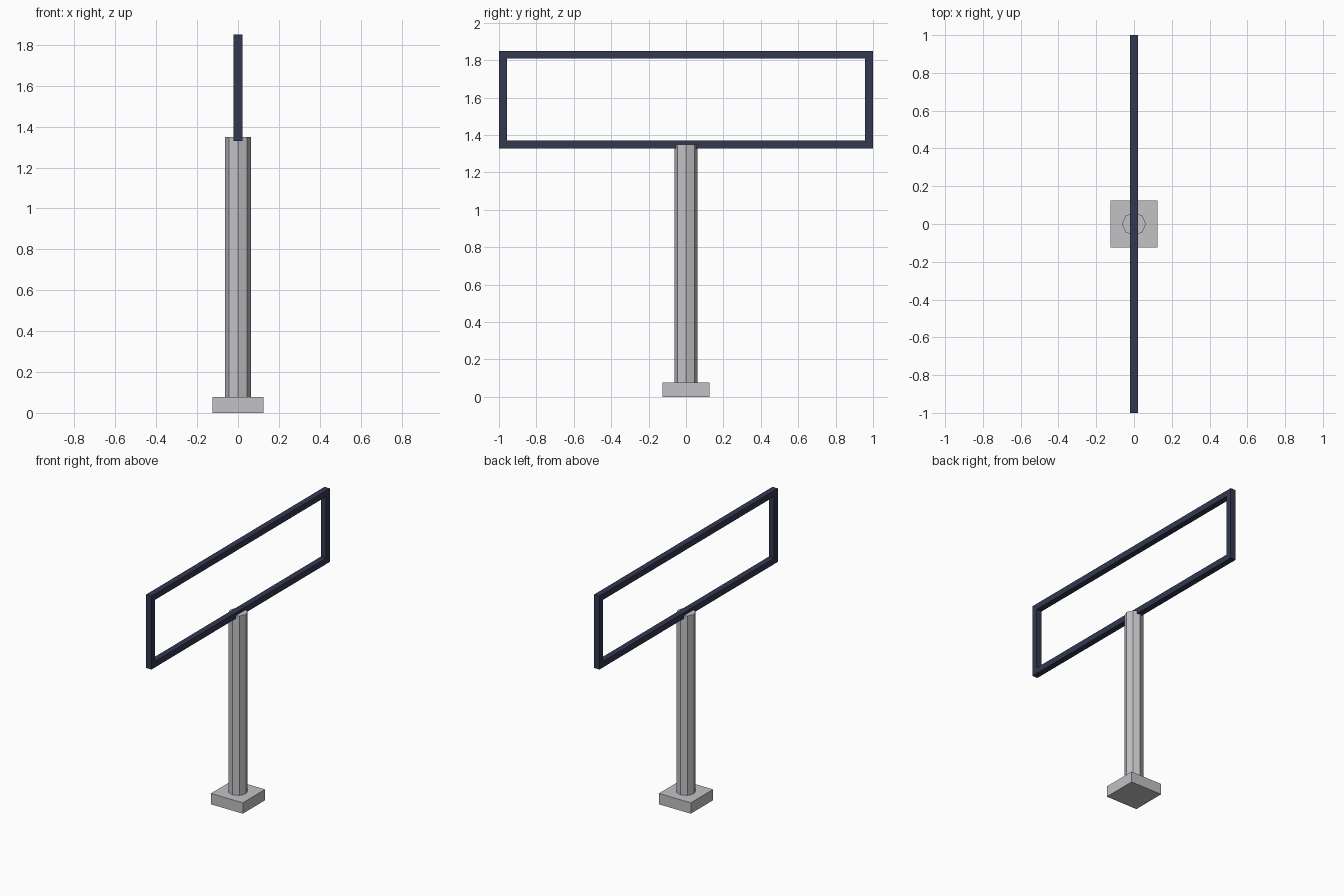
import bpy
import bmesh
from mathutils import Matrix

default = bpy.data.objects.get("Cube")
if default:
    bpy.data.objects.remove(default, do_unlink=True)


def make_material(name, rgb):
    mat = bpy.data.materials.new(name)
    mat.use_nodes = True
    color = (*rgb, 1.0)
    mat.diffuse_color = color
    mat.node_tree.nodes["Principled BSDF"].inputs["Base Color"].default_value = color
    return mat


def finish(name, bm, mat):
    bmesh.ops.recalc_face_normals(bm, faces=bm.faces)
    mesh = bpy.data.meshes.new(name)
    bm.to_mesh(mesh)
    bm.free()
    mesh.materials.append(mat)
    obj = bpy.data.objects.new(name, mesh)
    bpy.context.collection.objects.link(obj)
    return obj


concrete = make_material("light grey", (0.54, 0.54, 0.565))
navy = make_material("dark navy", (0.033, 0.04, 0.08))

BASE_SIZE, BASE_TOP = 0.25, 0.077
POST_RADIUS, POST_TOP = 0.0625, 1.35
FRAME_BOTTOM, FRAME_TOP, BAR = 1.329, 1.85, 0.042

# Square foot
bm = bmesh.new()
bmesh.ops.create_cube(bm, size=1, matrix=Matrix.Translation((0, 0, BASE_TOP / 2))
                      @ Matrix.Diagonal((BASE_SIZE, BASE_SIZE, BASE_TOP, 1)))
finish("base_block", bm, concrete)

# Eight-sided post with corners on the axes
bm = bmesh.new()
bmesh.ops.create_cone(bm, cap_ends=True, segments=8, radius1=POST_RADIUS,
                      radius2=POST_RADIUS, depth=POST_TOP - BASE_TOP,
                      matrix=Matrix.Translation((0, 0, (POST_TOP + BASE_TOP) / 2)))
finish("post", bm, concrete)

# Open rectangular frame: four rings of corners bridged into a square bar
bm = bmesh.new()
rings = []
for x, inset in ((-BAR / 2, 0), (BAR / 2, 0), (BAR / 2, BAR), (-BAR / 2, BAR)):
    y, low, high = 1 - inset, FRAME_BOTTOM + inset, FRAME_TOP - inset
    rings.append([bm.verts.new((x, *p)) for p in
                  ((-y, low), (y, low), (y, high), (-y, high))])
for a, b in zip(rings, rings[1:] + rings[:1]):
    for i in range(4):
        j = (i + 1) % 4
        bm.faces.new((a[i], a[j], b[j], b[i]))
finish("sign_frame", bm, navy)
